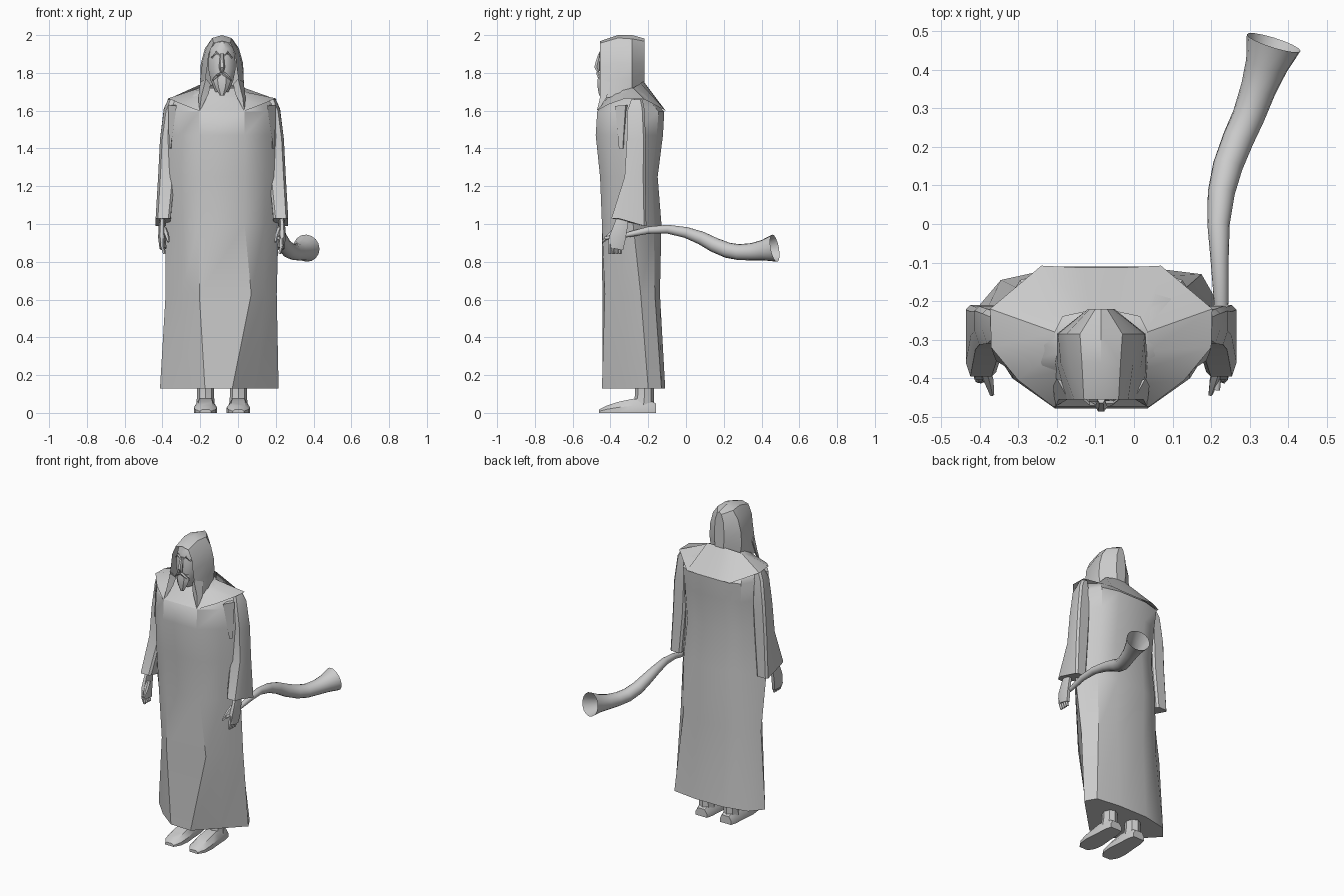
import bpy, bmesh, math
from mathutils import Vector

CX = -0.085  # centre line of the figure
grey = bpy.data.materials.new("stone grey")
grey.diffuse_color = (0.6, 0.6, 0.6, 1)


def loft(name, rings, closed=True, cap0=True, cap1=True):
    """Skin a list of equal-length point rings."""
    bm = bmesh.new()
    vs = [[bm.verts.new(p) for p in r] for r in rings]
    n = len(rings[0])
    for a, b in zip(vs, vs[1:]):
        for i in range(n if closed else n - 1):
            j = (i + 1) % n
            bm.faces.new((a[i], a[j], b[j], b[i]))
    if cap0:
        bm.faces.new(vs[0])
    if cap1:
        bm.faces.new(vs[-1])
    bmesh.ops.recalc_face_normals(bm, faces=bm.faces)
    me = bpy.data.meshes.new(name)
    bm.to_mesh(me)
    bm.free()
    me.materials.append(grey)
    ob = bpy.data.objects.new(name, me)
    bpy.context.collection.objects.link(ob)
    return ob


def tube(name, path, n=6, squash=1.0, cap1=True):
    """Round tube along (x, y, z, radius) points; squash scales it sideways."""
    pts = [Vector(p[:3]) for p in path]
    rings = []
    for i, p in enumerate(pts):
        t = (pts[min(i + 1, len(pts) - 1)] - pts[max(i - 1, 0)]).normalized()
        ref = Vector((1, 0, 0)) if abs(t.x) < 0.8 else Vector((0, 0, 1))
        v = t.cross(ref).normalized()
        u = v.cross(t).normalized()
        rings.append([p + path[i][3] * (u * squash * math.cos(k * math.tau / n)
                      + v * math.sin(k * math.tau / n)) for k in range(n)])
    return loft(name, rings, cap1=cap1)


def mirrored(right, left=None):
    """Full ring from half rings of (x, y, z) running front to back."""
    left = left or right
    return ([(CX + x, y, z) for x, y, z in right]
            + [(CX - x, y, z) for x, y, z in reversed(left)])


# Robe: half sections from hem to neck, front to back
robe = [
    (0.13, (.09, -.440), (.215, -.345), (.328, -.225), (.26, -.145), (.10, -.11)),
    (0.63, (.12, -.443), (.215, -.355), (.298, -.225), (.22, -.165), (.10, -.138)),
    (1.00, (.12, -.445), (.225, -.375), (.30, -.28), (.22, -.17), (.10, -.13)),
    (1.25, (.12, -.455), (.23, -.39), (.30, -.29), (.20, -.18), (.10, -.15)),
    (1.47, (.12, -.478), (.23, -.40), (.30, -.29), (.20, -.155), (.10, -.122)),
    (1.595, (.12, -.470), (.23, -.39), (.295, -.28), (.21, -.145), (.10, -.115)),
    (1.65, (.09, -.43), (.20, -.36), (.27, -.27), (.19, -.19), (.09, -.17)),
    (1.72, (.06, -.38), (.10, -.33), (.11, -.28), (.08, -.25), (.04, -.24)),
]
# the right side of the skirt folds back diagonally
fold = {0: ((.055, -.445), (.18, -.32), (.30, -.20), (.26, -.13), (.10, -.11)),
        1: ((.155, -.43), (.225, -.345), (.29, -.24), (.22, -.165), (.10, -.138))}
rings = []
for k, (z, *half) in enumerate(robe):
    right = fold.get(k, half)
    rings.append(mirrored([(x, y, z) for x, y in right], [(x, y, z) for x, y in half]))
loft("robe", rings)

# Shoulder cape, flush with the robe at its rim
neck = [(.05, -.42, 1.67), (.10, -.38, 1.69), (.12, -.33, 1.70),
        (.12, -.28, 1.72), (.10, -.24, 1.745), (.03, -.225, 1.755)]
rim = [(.125, -.473, 1.60), (.215, -.405, 1.635), (.285, -.32, 1.665),
       (.288, -.22, 1.66), (.155, -.108, 1.60), (.05, -.113, 1.60)]
loft("shoulder_cape", [mirrored(neck), mirrored(rim)], cap0=False, cap1=False)

# Hood: arches from the face opening to the back of the head
hood = [
    (-.455, (0, 1.968), (.045, 1.957), (.07, 1.90), (.078, 1.83), (.09, 1.75), (.112, 1.66)),
    (-.36, (0, 2.0), (.05, 1.985), (.083, 1.93), (.105, 1.85), (.115, 1.77), (.12, 1.68)),
    (-.285, (0, 2.0), (.055, 1.98), (.09, 1.93), (.112, 1.85), (.115, 1.77), (.105, 1.70)),
    (-.220, (0, 1.982), (.015, 1.968), (.03, 1.92), (.034, 1.85), (.034, 1.80), (.03, 1.75)),
]
arches = []
for y, *half in hood:
    arches.append([(CX + x, y, z) for x, z in reversed(half)]
                  + [(CX - x, y, z) for x, z in half[1:]])
loft("hood", arches, closed=False, cap0=False)

# Face, nose, beard
face = []
for z, w, y in ((1.70, .035, -.44), (1.76, .06, -.452), (1.82, .072, -.458),
                (1.88, .07, -.456), (1.93, .06, -.45), (1.965, .03, -.44)):
    face.append([(CX - w, -.40, z), (CX - w * .75, y + .02, z), (CX - w * .3, y, z),
                 (CX + w * .3, y, z), (CX + w * .75, y + .02, z), (CX + w, -.40, z)])
loft("face", face)
tube("nose", [(CX, -.455, 1.90, .010), (CX, -.466, 1.86, .013),
              (CX, -.472, 1.83, .016), (CX, -.462, 1.808, .010)], 6)
tube("beard", [(CX, -.445, 1.79, .022), (CX, -.448, 1.755, .024),
               (CX, -.452, 1.72, .018), (CX, -.455, 1.68, .006)], 6, 1.9)

for s, side in ((1, "right"), (-1, "left")):
    def at(x, y, z, r=None):
        return (CX + s * x, y, z) if r is None else (CX + s * x, y, z, r)

    # Facial details and the hood's hanging flap
    tube(side + "_brow", [at(.008, -.455, 1.885, .007), at(.03, -.453, 1.908, .008),
                          at(.054, -.438, 1.88, .005)], 5)
    tube(side + "_moustache", [at(.0, -.466, 1.80, .010), at(.025, -.462, 1.785, .010),
                               at(.052, -.448, 1.76, .003)], 5)
    loft(side + "_hood_flap", [
        [at(.085, -.455, 1.77), at(.115, -.40, 1.75), at(.06, -.43, 1.74)],
        [at(.11, -.455, 1.67), at(.125, -.42, 1.67), at(.07, -.445, 1.69)],
        [at(.118, -.472, 1.60), at(.12, -.462, 1.605), at(.113, -.462, 1.605)]])

    # Sleeve: (front z, back z, inner x, outer x, front y, back y)
    sleeve = []
    for zf, zb, xi, xo, yf, yb in ((1.66, 1.66, .24, .285, -.29, -.23),
                                   (1.60, 1.61, .24, .308, -.31, -.22),
                                   (1.45, 1.45, .24, .328, -.313, -.213),
                                   (1.25, 1.25, .25, .338, -.325, -.215),
                                   (1.03, 0.99, .272, .351, -.395, -.21)):
        c = .012
        sleeve.append([at(xi, yf + c, zf), at(xi + c, yf, zf), at(xo - c, yf, zf),
                       at(xo, yf + 3 * c, zf), at(xo, yb - c, zb), at(xo - c, yb, zb),
                       at(xi + c, yb, zb), at(xi, yb - c, zb)])
    loft(side + "_sleeve", sleeve)
    # Pleat in front of the armpit
    loft(side + "_armpit_pleat", [
        [at(.24, -.375, 1.625), at(.285, -.32, 1.63), at(.24, -.30, 1.63)],
        [at(.272, -.355, 1.40), at(.28, -.335, 1.40), at(.255, -.32, 1.40)]])

    # Hand with fingers and thumb
    tube(side + "_palm", [at(.315, -.335, 1.03, .036), at(.318, -.345, .99, .042),
                          at(.318, -.362, .93, .050), at(.312, -.372, .87, .046)], 6, .4)
    for f in range(4):
        y = -.398 + f * .018
        tube(f"{side}_finger_{f + 1}", [at(.314, y, .925, .011), at(.316, y - .004, .885, .012),
                                        at(.305, y - .004, .842, .008)], 5)
    tube(side + "_thumb", [at(.305, -.365, .975, .014), at(.292, -.405, .94, .013),
                           at(.283, -.442, .905, .006)], 5)

    # Foot and shin
    foot = []
    for y, w, h in ((-.46, .03, .018), (-.42, .055, .038), (-.36, .062, .058),
                    (-.28, .055, .075), (-.20, .05, .07), (-.16, .04, .05)):
        foot.append([at(.087 - w, y, 0), at(.087 + w, y, 0), at(.087 + w, y, h * .5),
                     at(.087 + w * .6, y, h), at(.087 - w * .6, y, h), at(.087 - w, y, h * .5)])
    loft(side + "_foot", foot)
    tube(side + "_shin", [at(.087, -.225, .04, .055), at(.087, -.22, .09, .05),
                          at(.087, -.22, .16, .05)], 8, .9)

# Curved horn, open at the bell
tube("horn", [(.215, -.43, .925, .008), (.222, -.30, .945, .014), (.226, -.20, .967, .019),
              (.222, -.10, .973, .023), (.219, 0, .955, .029), (.226, .08, .926, .035),
              (.243, .15, .889, .039), (.27, .22, .861, .041), (.297, .28, .851, .042),
              (.322, .35, .853, .046), (.343, .41, .861, .055), (.362, .47, .872, .073)],
     16, cap1=False)

# Smooth shading with sharp creases
bpy.ops.object.select_all(action='SELECT')
bpy.context.view_layer.objects.active = bpy.data.objects["robe"]
bpy.ops.object.shade_smooth_by_angle(angle=math.radians(35))
